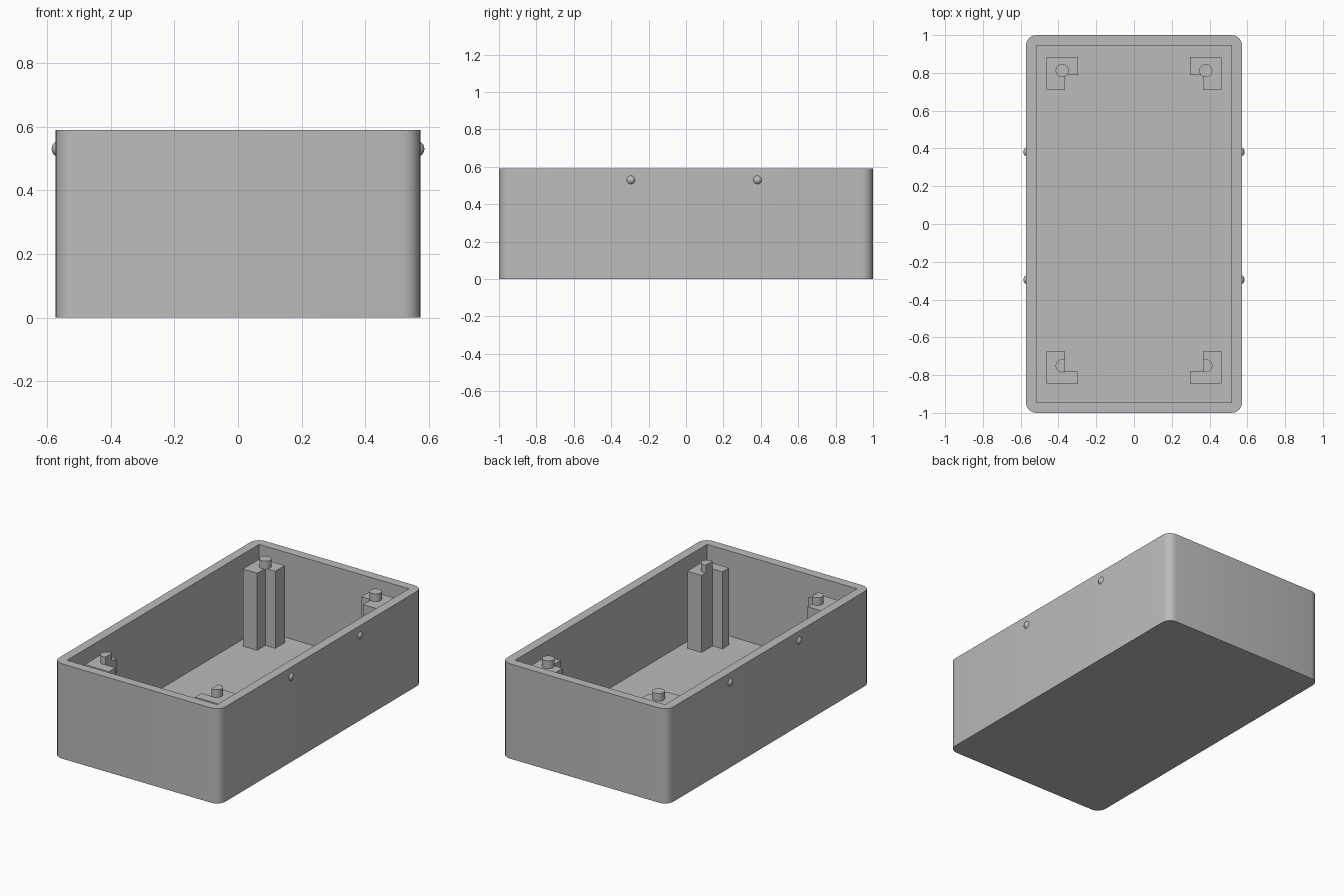
import bpy
import bmesh
from math import pi, cos, sin, acos, radians

cube = bpy.data.objects.get("Cube")
if cube:
    bpy.data.objects.remove(cube, do_unlink=True)

HALF_W, HALF_L, HEIGHT = 0.573, 1.0, 0.59
IN_W, IN_L, FLOOR = 0.516, 0.944, 0.06
POST_TOP, PEG_TOP, PEG_R = 0.54, 0.588, 0.035

grey = bpy.data.materials.new("plain grey")
grey.use_nodes = True
COLOUR = (0.5, 0.5, 0.5, 1)
grey.diffuse_color = COLOUR
grey.node_tree.nodes["Principled BSDF"].inputs["Base Color"].default_value = COLOUR


def finish(name, bm, smooth=False):
    bmesh.ops.recalc_face_normals(bm, faces=bm.faces)
    mesh = bpy.data.meshes.new(name)
    bm.to_mesh(mesh)
    bm.free()
    mesh.materials.append(grey)
    obj = bpy.data.objects.new(name, mesh)
    bpy.context.collection.objects.link(obj)
    if smooth:
        bpy.ops.object.select_all(action='DESELECT')
        obj.select_set(True)
        bpy.context.view_layer.objects.active = obj
        bpy.ops.object.shade_smooth_by_angle(angle=radians(30))
    return obj


def prism(name, outline, z0, z1, smooth=False):
    bm = bmesh.new()
    face = bm.faces.new([bm.verts.new((x, y, z0)) for x, y in outline])
    top = bmesh.ops.extrude_face_region(bm, geom=[face], use_keep_orig=True)
    for v in top["geom"]:
        if isinstance(v, bmesh.types.BMVert):
            v.co.z = z1
    return finish(name, bm, smooth)


# Open case: rounded block, rim inset to a square-cornered cavity
bm = bmesh.new()
bmesh.ops.create_cube(bm, size=1)
for v in bm.verts:
    v.co = (v.co.x * 2 * HALF_W, v.co.y * 2 * HALF_L, (v.co.z + 0.5) * HEIGHT)
uprights = [e for e in bm.edges if abs(e.verts[0].co.z - e.verts[1].co.z) > 0.1]
bmesh.ops.bevel(bm, geom=uprights, offset=0.058, segments=5, profile=0.5, affect='EDGES')
case = finish("case", bm)

bm = bmesh.new()
bmesh.ops.create_cube(bm, size=1)
for v in bm.verts:
    v.co = (v.co.x * 2 * IN_W, v.co.y * 2 * IN_L, FLOOR + (v.co.z + 0.5) * HEIGHT)
cutter = finish("cavity_cutter", bm)
cutter.hide_render = True
cutter.hide_set(True)
cut = case.modifiers.new("cavity", 'BOOLEAN')
cut.operation = 'DIFFERENCE'
cut.solver = 'EXACT'
cut.object = cutter
bpy.context.view_layer.objects.active = case
bpy.ops.object.modifier_apply(modifier="cavity")
bpy.data.objects.remove(cutter, do_unlink=True)
bpy.ops.object.select_all(action='DESELECT')
case.select_set(True)
bpy.context.view_layer.objects.active = case
bpy.ops.object.shade_smooth_by_angle(angle=radians(30))

# Corner posts with locating pegs, mirrored left and right
X_OUT, X_MID, X_IN, PEG_X = 0.464, 0.365, 0.296, 0.38
ENDS = {
    "back": (0.884, 0.79, 0.71, 0.812),
    "front": (-0.845, -0.782, -0.675, -0.75),
}
for side, sx in (("left", 1), ("right", -1)):
    for end, (y_out, y_mid, y_in, peg_y) in ENDS.items():
        ell = [(X_OUT, y_out), (X_IN, y_out), (X_IN, y_mid),
               (X_MID, y_mid), (X_MID, y_in), (X_OUT, y_in)]
        prism(f"{end}_{side}_post", [(sx * x, y) for x, y in ell], FLOOR - 0.01, POST_TOP)
        # Front pegs are cut flat along the inner face of the post
        gap = acos((PEG_X - X_MID) / PEG_R) if end == "front" else 0
        n = 24
        steps = n + 1 if gap else n
        angles = [pi + gap + (2 * pi - 2 * gap) * i / n for i in range(steps)]
        peg = [(sx * (PEG_X + PEG_R * cos(a)), peg_y + PEG_R * sin(a)) for a in angles]
        prism(f"{end}_{side}_peg", peg, POST_TOP - 0.005, PEG_TOP, smooth=True)

    # Round snap bumps on the long walls
    for end, y in (("back", 0.382), ("front", -0.295)):
        bm = bmesh.new()
        bmesh.ops.create_uvsphere(bm, u_segments=24, v_segments=12, radius=0.026)
        bmesh.ops.translate(bm, verts=bm.verts, vec=(sx * 0.56, y, 0.53))
        finish(f"{end}_{side}_snap_bump", bm, smooth=True)
